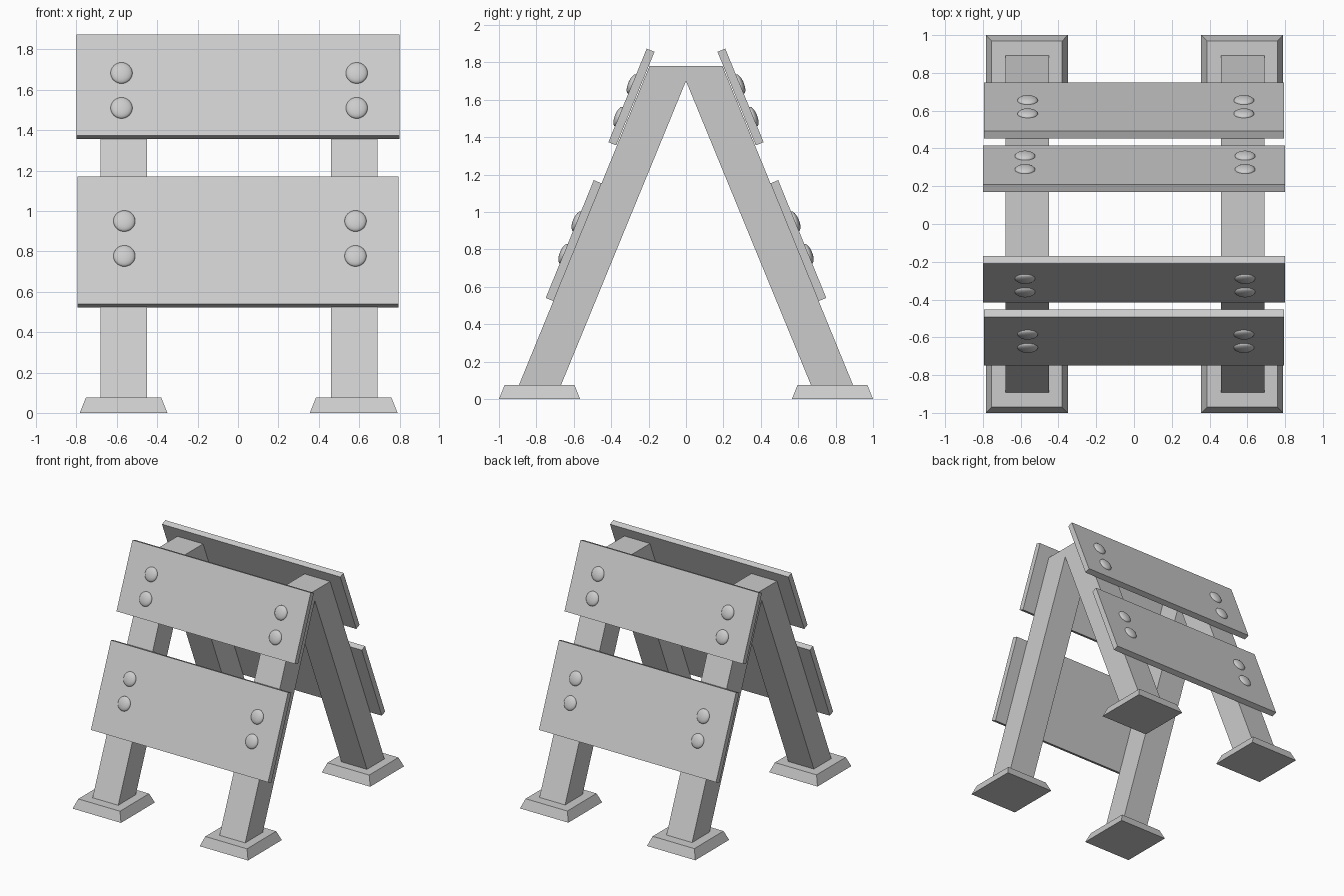
import bpy, bmesh, math
from mathutils import Vector, Matrix

if "Cube" in bpy.data.objects:
    bpy.data.objects.remove(bpy.data.objects["Cube"])

TILT = math.atan(0.41)          # lean of the legs from vertical


def make_object(name, bm):
    bmesh.ops.recalc_face_normals(bm, faces=bm.faces)
    mesh = bpy.data.meshes.new(name)
    bm.to_mesh(mesh)
    bm.free()
    obj = bpy.data.objects.new(name, mesh)
    bpy.context.collection.objects.link(obj)
    return obj


def extrude_profile(name, yz, x0, x1):
    """Extrude a closed side-view profile along x."""
    bm = bmesh.new()
    face = bm.faces.new([bm.verts.new((x0, y, z)) for y, z in yz])
    new = bmesh.ops.extrude_face_region(bm, geom=[face])["geom"]
    bmesh.ops.translate(bm, vec=(x1 - x0, 0, 0),
                        verts=[v for v in new if isinstance(v, bmesh.types.BMVert)])
    return make_object(name, bm)


def foot(name, x, y):
    """Square foot pad with sloping sides."""
    bm = bmesh.new()
    bmesh.ops.create_cube(bm, size=1)
    for v in bm.verts:
        half = 0.187 if v.co.z > 0 else 0.217
        v.co = (x + math.copysign(half, v.co.x), y + math.copysign(half, v.co.y),
                0.075 if v.co.z > 0 else 0)
    return make_object(name, bm)


def plank(name, side, half_x, y0, z0, y1, z1):
    """Board given by the lower and upper corners of its outer face."""
    ty, tz = 0.045 * math.cos(TILT), -0.045 * math.sin(TILT)
    pts = [(y0, z0), (y1, z1), (y1 + ty, z1 + tz), (y0 + ty, z0 + tz)]
    return extrude_profile(name, [(-side * y, z) for y, z in pts], -half_x, half_x)


def bolt(name, side, x, y, z):
    """Flattened round bolt head lying on a board face."""
    bm = bmesh.new()
    mat = (Matrix.Translation((x, -side * y, z))
           @ Matrix.Rotation(side * TILT, 4, 'X')
           @ Matrix.Diagonal((0.054, 0.022, 0.056, 1))
           @ Matrix.Rotation(math.pi / 2, 4, 'X'))
    bmesh.ops.create_uvsphere(bm, u_segments=32, v_segments=16, radius=1, matrix=mat)
    for f in bm.faces:
        f.smooth = True
    return make_object(name, bm)


# A-shaped leg frames
frame = [(-0.895, 0.07), (-0.195, 1.78), (0.195, 1.78), (0.895, 0.07),
         (0.67, 0.07), (0, 1.70), (-0.67, 0.07)]
extrude_profile("left_leg_frame", frame, -0.68, -0.45)
extrude_profile("right_leg_frame", frame, 0.46, 0.69)

# Boards: name, half width, outer face corners, bolt x positions, bolt heights
boards = [("upper", 0.80, (-0.415, 1.373, -0.21, 1.873), (-0.577, 0.588), (1.51, 1.683)),
          ("lower", 0.795, (-0.75, 0.54, -0.493, 1.17), (-0.563, 0.582), (0.777, 0.95))]

for label, side in (("front", 1), ("back", -1)):
    for x in (-0.567, 0.573):
        foot(label + "_foot", x, -side * 0.783)
    for name, half_x, (y0, z0, y1, z1), xs, zs in boards:
        plank(f"{label}_{name}_board", side, half_x, y0, z0, y1, z1)
        for x in xs:
            for z in zs:
                y = y0 + (y1 - y0) * (z - z0) / (z1 - z0)
                bolt(f"{label}_{name}_bolt", side, x, y, z)
